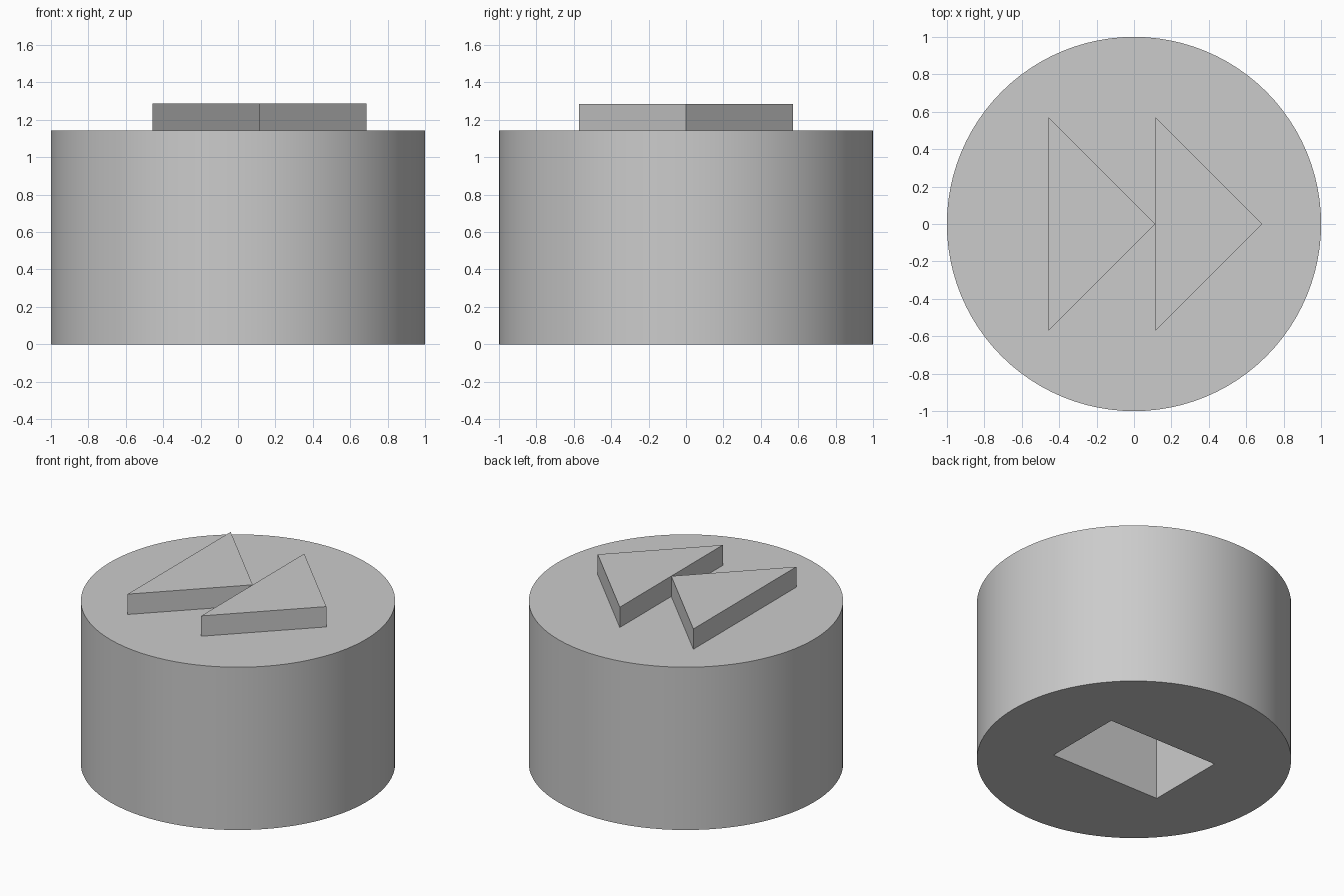
import bpy
import bmesh
import math

UNIT = 1 / 7          # cap radius is seven units
CAP_HEIGHT = 8 * UNIT
ARROW_HEIGHT = UNIT
ARROW_SIZE = 4 * UNIT
SOCKET_DEPTH = 5 * UNIT

default_cube = bpy.data.objects.get("Cube")
if default_cube:
    bpy.data.objects.remove(default_cube, do_unlink=True)

# Single light grey plastic
grey = bpy.data.materials.new("light_grey")
grey.use_nodes = True
colour = (0.6, 0.6, 0.6, 1)
grey.diffuse_color = colour
grey.node_tree.nodes["Principled BSDF"].inputs["Base Color"].default_value = colour


def prism(name, outline, bottom, height):
    """Extrude a flat outline upward into a solid."""
    bm = bmesh.new()
    base = bm.faces.new([bm.verts.new((x, y, bottom)) for x, y in outline])
    top = bmesh.ops.extrude_face_region(bm, geom=[base], use_keep_orig=True)
    verts = [v for v in top["geom"] if isinstance(v, bmesh.types.BMVert)]
    bmesh.ops.translate(bm, verts=verts, vec=(0, 0, height))
    bmesh.ops.recalc_face_normals(bm, faces=bm.faces)
    mesh = bpy.data.meshes.new(name)
    bm.to_mesh(mesh)
    bm.free()
    mesh.materials.append(grey)
    obj = bpy.data.objects.new(name, mesh)
    bpy.context.collection.objects.link(obj)
    return obj


# Round cap body
sides = 96
circle = [(math.cos(math.tau * i / sides), math.sin(math.tau * i / sides))
          for i in range(sides)]
cap = prism("cap_body", circle, 0, CAP_HEIGHT)

# Rectangular socket cut up into the underside
half_x, half_y = 3 * UNIT, 2 * UNIT
rectangle = [(-half_x, -half_y), (half_x, -half_y), (half_x, half_y), (-half_x, half_y)]
cutter = prism("socket_cutter", rectangle, -0.1, SOCKET_DEPTH + 0.1)
cut = cap.modifiers.new("socket", "BOOLEAN")
cut.operation = "DIFFERENCE"
cut.solver = "EXACT"
cut.object = cutter
bpy.ops.object.select_all(action="DESELECT")
cap.select_set(True)
bpy.context.view_layer.objects.active = cap
bpy.ops.object.modifier_apply(modifier=cut.name)
bpy.data.objects.remove(cutter, do_unlink=True)
bpy.ops.object.shade_smooth_by_angle(angle=math.radians(30))

# Two raised triangular arrows, the tip of one meeting the base of the next
for name, left in (("left_arrow", -3.2 * UNIT), ("right_arrow", 0.8 * UNIT)):
    triangle = [(left, -ARROW_SIZE), (left + ARROW_SIZE, 0), (left, ARROW_SIZE)]
    prism(name, triangle, CAP_HEIGHT, ARROW_HEIGHT)
